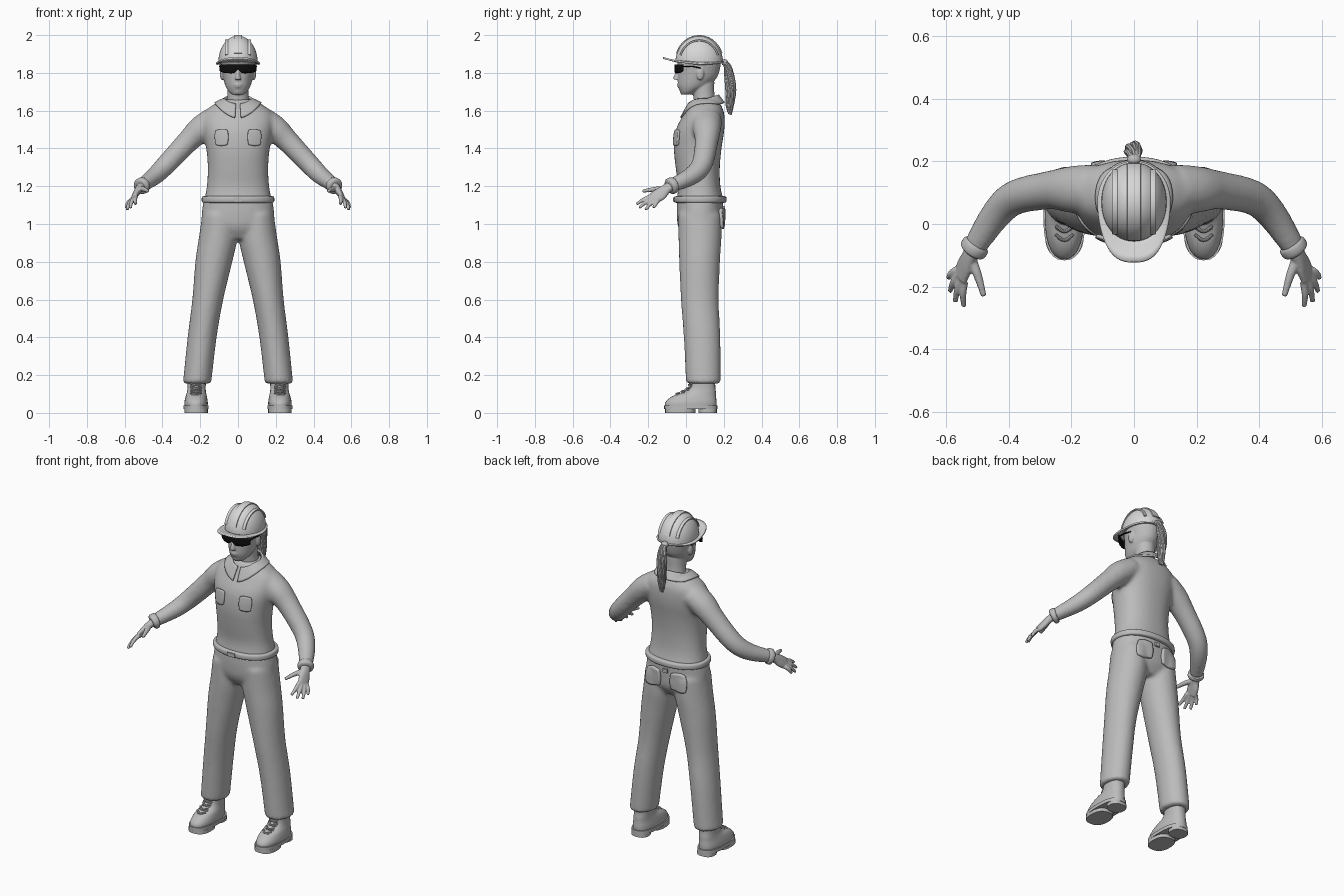
import bpy, bmesh, math, random
from mathutils import Vector, Matrix

random.seed(4)
if "Cube" in bpy.data.objects:
    bpy.data.objects.remove(bpy.data.objects["Cube"])


def material(name, value):
    m = bpy.data.materials.new(name)
    m.use_nodes = True
    m.diffuse_color = (value, value, value, 1)
    m.node_tree.nodes["Principled BSDF"].inputs["Base Color"].default_value = m.diffuse_color
    return m


GREY = material("mid grey", 0.5)
PALE = material("pale grey", 0.68)
BLACK = material("black", 0.004)
X, Y = Vector((1, 0, 0)), Vector((0, 1, 0))
SIDES = (1, -1)


def oval(a, p=2):
    """Point on a unit superellipse."""
    c, s = math.cos(a), math.sin(a)
    return math.copysign(abs(c) ** (2 / p), c), math.copysign(abs(s) ** (2 / p), s)


def tube(bm, pts, side=1, flat=False, ref=Y, n=28, p=2, steps=4):
    """Smooth capped loft through rows of x, y, z and two radii."""
    rows = [Vector((side * r[0], *r[1:])) for r in pts]
    ext = [rows[0] * 2 - rows[1]] + rows + [rows[-1] * 2 - rows[-2]]
    path = []
    for a, b, c, d in zip(ext, ext[1:], ext[2:], ext[3:]):
        for k in range(steps):
            t = k / steps
            path.append(b + (c - a) * (t / 2) + (a * 2 - b * 5 + c * 4 - d) * (t * t / 2)
                        + (b * 3 - a - c * 3 + d) * (t ** 3 / 2))
    path.append(rows[-1])
    rings = []
    for i, q in enumerate(path):
        step = path[min(i + 1, len(path) - 1)] - path[max(i - 1, 0)]
        t = Vector((0, 0, 1)) if flat else Vector(step[:3]).normalized()
        u = ref.cross(t).normalized()
        v = t.cross(u)
        ring = []
        for j in range(n):
            c, s = oval(math.tau * j / n, p)
            ring.append(bm.verts.new(Vector(q[:3]) + u * c * q[3] + v * s * q[4]))
        rings.append(ring)
    for r, s in zip(rings, rings[1:]):
        for j in range(n):
            bm.faces.new((r[j], r[j - 1], s[j - 1], s[j]))
    bm.faces.new(rings[0])
    bm.faces.new(rings[-1][::-1])


def blob(bm, loc, size):
    bmesh.ops.create_uvsphere(bm, u_segments=20, v_segments=12, radius=1,
                              matrix=Matrix.Translation(loc) @ Matrix.Diagonal((*size, 1)))


def sheet(bm, cols, rows, func):
    """Grid of faces, func maps 0..1 pairs to points."""
    g = [[bm.verts.new(func(i / cols, j / rows)) for j in range(rows + 1)] for i in range(cols + 1)]
    for a, b in zip(g, g[1:]):
        for j in range(rows):
            bm.faces.new((a[j], b[j], b[j + 1], a[j + 1]))


def finish(name, bm, mat, voxel=0, smooth=4, wrap=None, thick=0, mode='ON_SURFACE'):
    bmesh.ops.recalc_face_normals(bm, faces=bm.faces)
    me = bpy.data.meshes.new(name)
    bm.to_mesh(me)
    bm.free()
    me.materials.append(mat)
    ob = bpy.data.objects.new(name, me)
    bpy.context.collection.objects.link(ob)
    bpy.ops.object.select_all(action='DESELECT')
    ob.select_set(True)
    bpy.context.view_layer.objects.active = ob
    bpy.ops.object.shade_smooth_by_angle(angle=math.radians(40))
    if voxel:
        m = ob.modifiers.new("blend", 'REMESH')
        m.mode, m.voxel_size, m.use_smooth_shade = 'VOXEL', voxel, True
        m = ob.modifiers.new("soften", 'SMOOTH')
        m.iterations = smooth
    if wrap:
        m = ob.modifiers.new("wrap", 'SHRINKWRAP')
        m.target, m.wrap_mode, m.offset = wrap, mode, 0.004
    if thick:
        m = ob.modifiers.new("thickness", 'SOLIDIFY')
        m.thickness, m.offset = thick, 0
    return ob


# Shirt: torso and both sleeves blended together
bm = bmesh.new()
tube(bm, [(0, .075, 1.12, .18, .125), (0, .07, 1.2, .165, .112), (0, .062, 1.3, .16, .117),
          (0, .062, 1.4, .168, .126), (0, .075, 1.5, .185, .128), (0, .095, 1.58, .185, .108),
          (0, .1, 1.625, .14, .088), (0, .1, 1.66, .075, .066)], flat=True, p=2.3, n=40)
for s in SIDES:
    tube(bm, [(.13, .11, 1.55, .07, .08), (.2, .11, 1.5, .07, .075), (.267, .108, 1.435, .06, .062),
              (.378, .085, 1.317, .054, .056), (.44, .03, 1.255, .048, .05),
              (.51, -.075, 1.203, .036, .038)], s)
shirt = finish("shirt", bm, GREY, .011, 8)

# Trousers: hips and both legs
bm = bmesh.new()
tube(bm, [(0, .075, 1.14, .18, .122), (0, .073, 1.05, .192, .122), (0, .075, .98, .185, .115),
          (0, .075, .92, .1, .08)], flat=True, p=2.2, n=40)
for s in SIDES:
    tube(bm, [(.1, .073, 1.05, .09, .114), (.105, .074, .93, .102, .114), (.128, .072, .8, .098, .108),
              (.16, .073, .6, .082, .1), (.19, .085, .4, .077, .097), (.217, .092, .155, .075, .092)],
         s, flat=True)
trousers = finish("trousers", bm, GREY, .011, 6)

# Belt with buckle and back label
bm = bmesh.new()
tube(bm, [(0, .075, 1.112, .18, .125), (0, .075, 1.118, .191, .138), (0, .075, 1.142, .191, .138),
          (0, .075, 1.148, .18, .125)], flat=True, p=2.2, n=48)
finish("belt", bm, GREY)
bm = bmesh.new()
for y, z, w in ((-.064, 1.13, .05), (.2, 1.085, .03)):
    bmesh.ops.create_cube(bm, size=1, matrix=Matrix.Translation((0, y, z)) @ Matrix.Diagonal((w, .012, .022, 1)))
finish("buckle_and_label", bm, GREY)


# Rounded pockets that follow the cloth
def pocket(name, x, y, z, w, h, target, thick):
    def shape(i, j):
        u, v = 2 * i - 1, 2 * j - 1
        return x + w * u * math.sqrt(1 - v * v * .25), y, z + h * v * math.sqrt(1 - u * u * .25)
    bm = bmesh.new()
    sheet(bm, 10, 10, shape)
    finish(name, bm, GREY, wrap=target, thick=thick)


for s, side in zip(SIDES, ("left", "right")):
    pocket(side + "_chest_pocket", s * .095, -.07, 1.46, .043, .046, shirt, .014)
    pocket(side + "_back_pocket", s * .09, .21, 1.03, .055, .055, trousers, .022)


# Folded collar, open at the front
def collar_point(i, j):
    a = math.radians(8) + i * math.radians(344)
    front = (1 + math.cos(a)) / 2
    r = 1 + .45 * j
    z = 1.683 - .05 * front - j * (.042 + .035 * front ** 6)
    return .074 * r * math.sin(a), .1 - (.07 + .012 * front) * r * math.cos(a), z


bm = bmesh.new()
sheet(bm, 48, 6, collar_point)
finish("collar", bm, GREY, wrap=shirt, thick=.01, mode='OUTSIDE')

# Head with neck, nose, lips and ears
bm = bmesh.new()
tube(bm, [(0, .005, 1.685, .03, .03), (0, .014, 1.7, .048, .044), (0, .038, 1.73, .066, .08),
          (0, .058, 1.77, .078, .102), (0, .067, 1.81, .085, .11), (0, .07, 1.86, .09, .114),
          (0, .07, 1.9, .08, .1)], flat=True)
tube(bm, [(0, .105, 1.6, .066, .06), (0, .095, 1.68, .056, .056), (0, .09, 1.75, .055, .06)], flat=True)
tube(bm, [(0, -.036, 1.815, .009, .012), (0, -.05, 1.785, .011, .014), (0, -.052, 1.765, .017, .014)], flat=True)
blob(bm, (0, -.036, 1.738), (.024, .012, .006))
blob(bm, (0, -.034, 1.727), (.02, .012, .006))
blob(bm, (0, -.018, 1.703), (.022, .016, .014))
for s in SIDES:
    blob(bm, (s * .085, .075, 1.795), (.011, .02, .034))
finish("head", bm, GREY, .005, 3)

# Hard hat: dome, ridges and peaked brim
bm = bmesh.new()
tube(bm, [(0, .07, 1.855 + .142 * math.sin(a), .104 * math.cos(a), .126 * math.cos(a))
          for a in [math.radians(d) for d in range(0, 90, 11)]], flat=True, n=48, p=2.1)
for x, k, w in ((0, 1, .022), (.058, .84, .012), (-.058, .84, .012)):
    arc = [math.radians(d) for d in range(20, 161, 14)]
    tube(bm, [(x, .07 - .126 * k * math.cos(a), 1.855 + .14 * k * math.sin(a), .005, w) for a in arc],
         ref=X, n=16, p=4)
finish("hat_dome", bm, PALE)


def brim_point(i, j):
    a = i * math.tau
    front = max(0, -math.sin(a))
    c, s = oval(a, 2 + .5 * front)
    x = c * (.095 + j * .02)
    y = .07 + s * (.115 + j * (.077 if s < 0 else .016))
    return x, y, 1.858 + .022 * front * j - .012 * j * c * c


bm = bmesh.new()
sheet(bm, 64, 4, brim_point)
bmesh.ops.remove_doubles(bm, verts=bm.verts, dist=.0001)
finish("hat_brim", bm, PALE, thick=.009)


# Wraparound dark glasses with temples
def lens_point(i, j):
    x = .095 * (2 * i - 1)
    low = 1.798 + .02 * math.exp(-(x / .014) ** 2) + .012 * (x / .095) ** 6
    return x, -.057 + 4.5 * x * x, low + (1.844 - low) * j


bm = bmesh.new()
sheet(bm, 40, 4, lens_point)
finish("glasses_lens", bm, BLACK, thick=.008)
bm = bmesh.new()
for s in SIDES:
    tube(bm, [(.095, -.018, 1.834, .003, .006), (.094, .03, 1.834, .003, .005), (.09, .08, 1.825, .003, .004)],
         s, ref=X, n=8)
finish("glasses_temples", bm, BLACK)

# Ponytail of wavy strands
bm = bmesh.new()
for k in range(15):
    a, r = k * 2.4, .24 * math.sqrt(k)
    spine = [(.18, 1.865, .008), (.215, 1.845, .014), (.232, 1.78, .024), (.236, 1.71, .025),
             (.232, 1.64, .018), (.23, 1.575 + .03 * random.random(), .006)]
    tube(bm, [(w * r * math.cos(a + i * .5) + random.uniform(-.003, .003),
               y + w * r * math.sin(a + i * .5), z, .1 * w + .007, .1 * w + .007)
              for i, (y, z, w) in enumerate(spine)], n=8)
blob(bm, (0, .205, 1.855), (.022, .018, .018))
finish("ponytail", bm, GREY)

for s, side in zip(SIDES, ("left", "right")):
    # Cuff
    bm = bmesh.new()
    tube(bm, [(.5, -.062, 1.208, .036, .038), (.504, -.068, 1.206, .043, .045),
              (.514, -.083, 1.199, .043, .045), (.518, -.089, 1.196, .034, .036)], s)
    finish(side + "_cuff", bm, GREY)

    # Hand: palm, four fingers and a thumb
    bm = bmesh.new()
    tube(bm, [(.505, -.07, 1.205, .026, .028), (.525, -.105, 1.185, .02, .028),
              (.54, -.135, 1.16, .017, .036), (.553, -.168, 1.137, .013, .035)], s, p=2.4)
    first, last = Vector((.54, -.185, 1.147)), Vector((.566, -.145, 1.127))
    tips = [(.543, -.262, 1.105), (.57, -.248, 1.086), (.587, -.215, 1.075), (.592, -.172, 1.085)]
    for k, tip in enumerate(tips):
        base = first.lerp(last, k / 3)
        mid = base.lerp(Vector(tip), .5) + Vector((.004, 0, .004))
        tube(bm, [(*base, .012, .012), (*mid, .011, .011), (*tip, .008, .008)], s, n=12)
    tube(bm, [(.522, -.105, 1.187, .015, .018), (.498, -.165, 1.184, .013, .014),
              (.479, -.23, 1.174, .009, .009)], s, ref=X, n=12)
    finish(side + "_hand", bm, GREY, .0045, 3)

    # Boot: upper, sole, heel and laces
    bm = bmesh.new()
    tube(bm, [(.222, .025, .022, .06, .134), (.222, .026, .055, .062, .136), (.221, .043, .088, .056, .116),
              (.22, .074, .112, .05, .084), (.219, .087, .14, .048, .068), (.218, .09, .19, .05, .065)],
         s, flat=True, p=2.3)
    finish(side + "_boot", bm, GREY)
    bm = bmesh.new()
    for y, ry, z0, z1, w in ((.025, .141, .02, .04, .067), (-.03, .08, 0, .022, .062), (.115, .048, 0, .022, .052)):
        tube(bm, [(.222, y, z0, w, ry), (.222, y, z1, w, ry)], s, flat=True, p=2.5, steps=1)
    finish(side + "_boot_sole", bm, GREY)
    bm = bmesh.new()
    for y, z in ((-.05, .1), (-.022, .113), (.004, .128), (.016, .148)):
        for d in SIDES:
            tube(bm, [(.222 - .028 * d, y + .012, z - .008, .005, .005), (.222, y - .002, z, .005, .005),
                      (.222 + .028 * d, y + .016, z + .006, .005, .005)], s, n=8)
    finish(side + "_boot_laces", bm, GREY)
